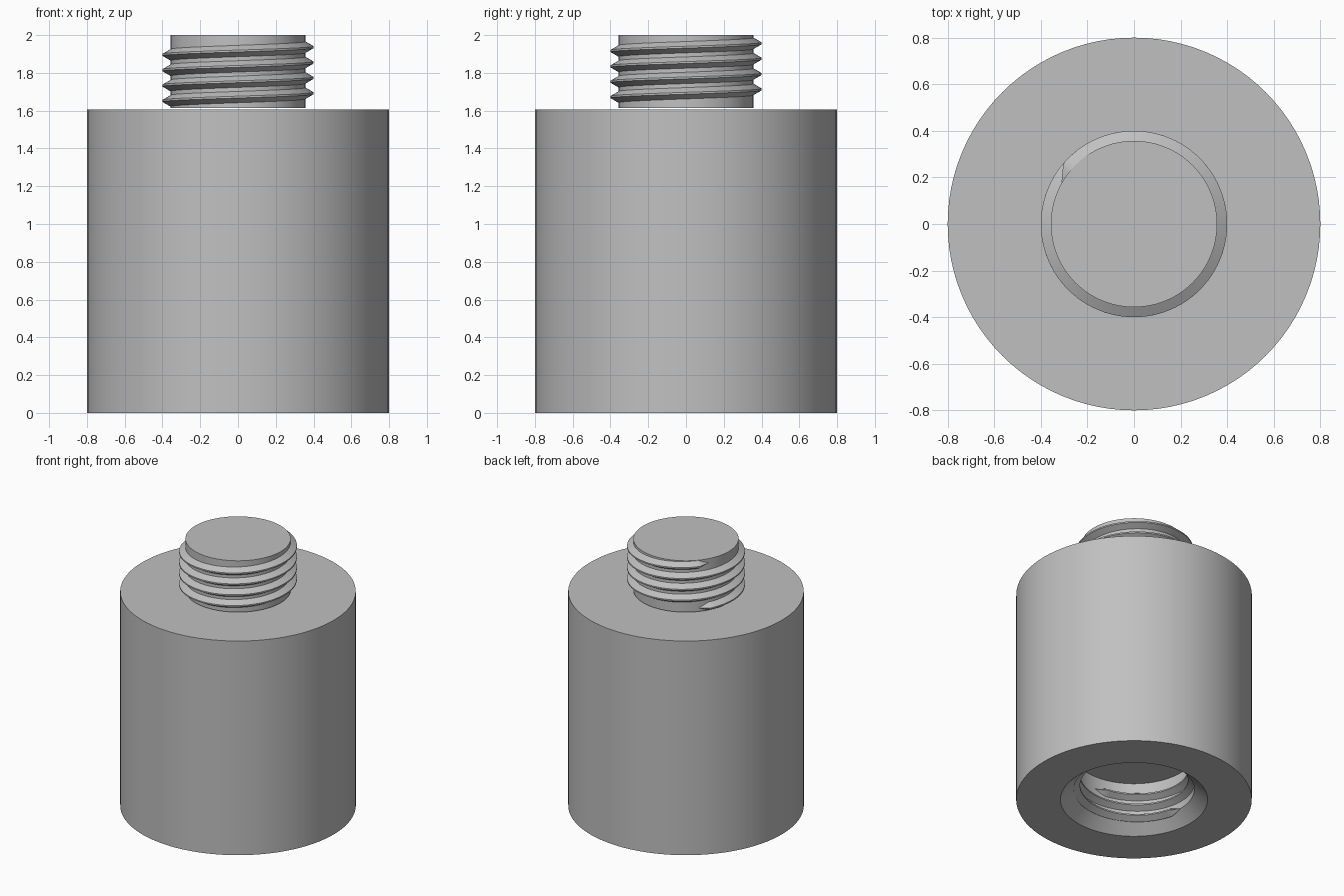
import bpy, bmesh, math

cube = bpy.data.objects.get("Cube")
if cube:
    bpy.data.objects.remove(cube)

SEG = 96
PITCH = 0.0813

steel = bpy.data.materials.new("plain_grey")
steel.use_nodes = True
COLOUR = (0.53, 0.53, 0.53, 1)
steel.diffuse_color = COLOUR
steel.node_tree.nodes["Principled BSDF"].inputs["Base Color"].default_value = COLOUR


def finish(name, bm):
    """Turn a bmesh into a smooth object with sharp edges kept."""
    bmesh.ops.remove_doubles(bm, verts=bm.verts, dist=1e-5)
    bmesh.ops.recalc_face_normals(bm, faces=bm.faces)
    mesh = bpy.data.meshes.new(name)
    bm.to_mesh(mesh)
    bm.free()
    mesh.materials.append(steel)
    obj = bpy.data.objects.new(name, mesh)
    bpy.context.collection.objects.link(obj)
    bpy.ops.object.select_all(action="DESELECT")
    obj.select_set(True)
    bpy.context.view_layer.objects.active = obj
    bpy.ops.object.shade_smooth_by_angle(angle=math.radians(25))
    return obj


def lathe(name, profile):
    """Revolve (radius, height) points that begin and end on the axis."""
    bm = bmesh.new()
    verts = [bm.verts.new((r, 0, z)) for r, z in profile]
    edges = [bm.edges.new(pair) for pair in zip(verts, verts[1:])]
    bmesh.ops.spin(bm, geom=verts + edges, cent=(0, 0, 0), axis=(0, 0, 1),
                   angle=math.tau, steps=SEG, use_merge=True)
    return finish(name, bm)


def thread(name, root, crest, end_angle, end_z, turns):
    """Right-handed ridge with a trapezoid section and short tapered ends."""
    bm = bmesh.new()
    half = 0.030
    flat = 0.005
    sink = math.copysign(0.004, root - crest)
    steps = round(turns * SEG)
    rings = []
    for i in range(steps + 1):
        back = turns * (1 - i / steps)
        a = math.radians(end_angle) - back * math.tau
        z = end_z - back * PITCH
        grow = max(0.05, min(1, i / 3, (steps - i) / 3))
        tip = root + (crest - root) * grow
        section = [(root + sink, -half * grow), (root, -half * grow),
                   (tip, -flat * grow), (tip, flat * grow),
                   (root, half * grow), (root + sink, half * grow)]
        rings.append([bm.verts.new((r * math.cos(a), r * math.sin(a), z + dz))
                      for r, dz in section])
    for low, high in zip(rings, rings[1:]):
        for j in range(len(low)):
            k = (j + 1) % len(low)
            bm.faces.new((low[j], low[k], high[k], high[j]))
    bm.faces.new(rings[0])
    bm.faces.new(rings[-1])
    return finish(name, bm)


# Main body with a chamfered blind hole in its underside
BORE = 0.41
lathe("body", [(0, 0.36), (BORE, 0.36), (BORE, 0.08), (0.5, 0),
               (0.8, 0), (0.8, 1.605), (0, 1.605)])
thread("socket_thread", BORE, 0.367, 270, 0.265, 2.25)

# Threaded stud standing just above the body
STUD = 0.357
lathe("stud", [(0, 1.615), (STUD, 1.615), (STUD, 2), (0, 2)])
thread("stud_thread", STUD, 0.4, 150, 1.97, 4.03)
